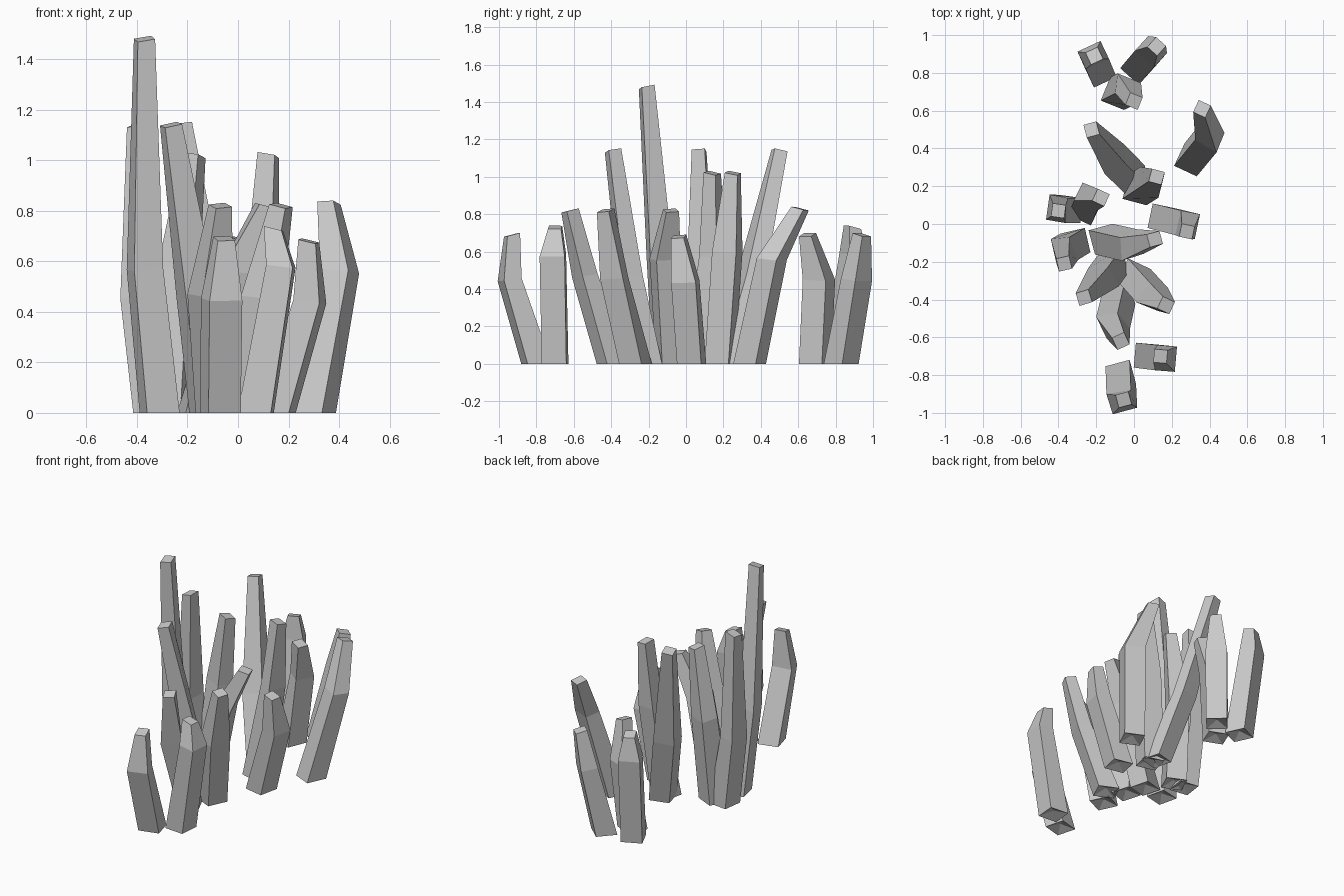
import bpy, bmesh, math
from mathutils import Vector

# Each stalk: base (x, y), bend (x, y, z), tip (x, y, z), cross-section turn in degrees
STALKS = [
    ((-0.18, 0.81), (-0.21, 0.88, 0.58), (-0.21, 0.89, 0.73), 115),
    ((0.02, 0.83), (0.08, 0.90, 0.45), (0.12, 0.94, 0.69), 48),
    ((-0.09, 0.69), (-0.05, 0.71, 0.45), (0.00, 0.65, 0.69), -22),
    ((0.30, 0.34), (0.39, 0.45, 0.56), (0.36, 0.61, 0.83), 65),
    ((0.01, 0.23), (-0.10, 0.34, 0.46), (-0.225, 0.50, 1.14), 105),
    ((0.02, 0.18), (0.08, 0.22, 0.60), (0.12, 0.25, 1.02), -15),
    ((-0.26, 0.08), (-0.24, 0.13, 0.57), (-0.175, 0.14, 1.02), -25),
    ((-0.34, 0.08), (-0.39, 0.08, 0.46), (-0.40, 0.07, 1.14), 172),
    ((0.15, 0.03), (0.27, 0.00, 0.44), (0.28, -0.04, 0.68), -12),
    ((-0.31, -0.10), (-0.36, -0.13, 0.57), (-0.37, -0.21, 1.48), 283),
    ((-0.16, -0.08), (-0.03, -0.11, 0.56), (0.11, -0.08, 0.82), 15),
    ((-0.11, -0.21), (-0.16, -0.28, 0.46), (-0.265, -0.39, 1.14), 197),
    ((0.00, -0.27), (0.09, -0.37, 0.46), (0.17, -0.43, 0.82), -25),
    ((-0.08, -0.39), (-0.11, -0.52, 0.47), (-0.07, -0.62, 0.82), -65),
    ((0.07, -0.70), (0.155, -0.71, 0.58), (0.14, -0.70, 0.73), -5),
    ((-0.07, -0.80), (-0.065, -0.925, 0.45), (-0.055, -0.93, 0.69), -75),
]


def square(bm, centre, half, turn, tilt=0.0, lean=Vector((0, 0)), thin=0.0):
    """Four corners; the side towards lean drops, the side away is thinned."""
    ring = []
    for k in range(4):
        a = math.radians(turn + 45 + 90 * k)
        off = Vector((math.cos(a), math.sin(a))) * half * math.sqrt(2)
        along = off.dot(lean)
        if along < 0:
            off -= lean * along * thin
        ring.append(bm.verts.new((centre[0] + off.x, centre[1] + off.y,
                                  centre[2] - tilt * along)))
    return ring


def stalk(name, base, bend, tip, turn):
    bm = bmesh.new()
    lean = Vector((tip[0] - base[0], tip[1] - base[1])).normalized()
    push = Vector((bend[0] - base[0], bend[1] - base[1])).normalized()
    rings = [square(bm, (*base, 0), 0.066, turn),
             square(bm, bend, 0.067, turn, 0.1, push, 0.45),
             square(bm, tip, 0.035, turn, 0.25, lean)]
    for low, high in zip(rings, rings[1:]):
        for k in range(4):
            n = (k + 1) % 4
            bm.faces.new((low[k], low[n], high[n], high[k]))
    bm.faces.new(rings[-1])
    # slightly hollow underside
    apex = bm.verts.new((*base, 0.03))
    for k in range(4):
        bm.faces.new((rings[0][(k + 1) % 4], rings[0][k], apex))
    bmesh.ops.recalc_face_normals(bm, faces=bm.faces)
    mesh = bpy.data.meshes.new(name)
    bm.to_mesh(mesh)
    bm.free()
    bpy.context.collection.objects.link(bpy.data.objects.new(name, mesh))


# Scattered cluster of bent, tapering stalks
for i, spec in enumerate(STALKS, 1):
    stalk(f"stalk_{i:02d}", *spec)
